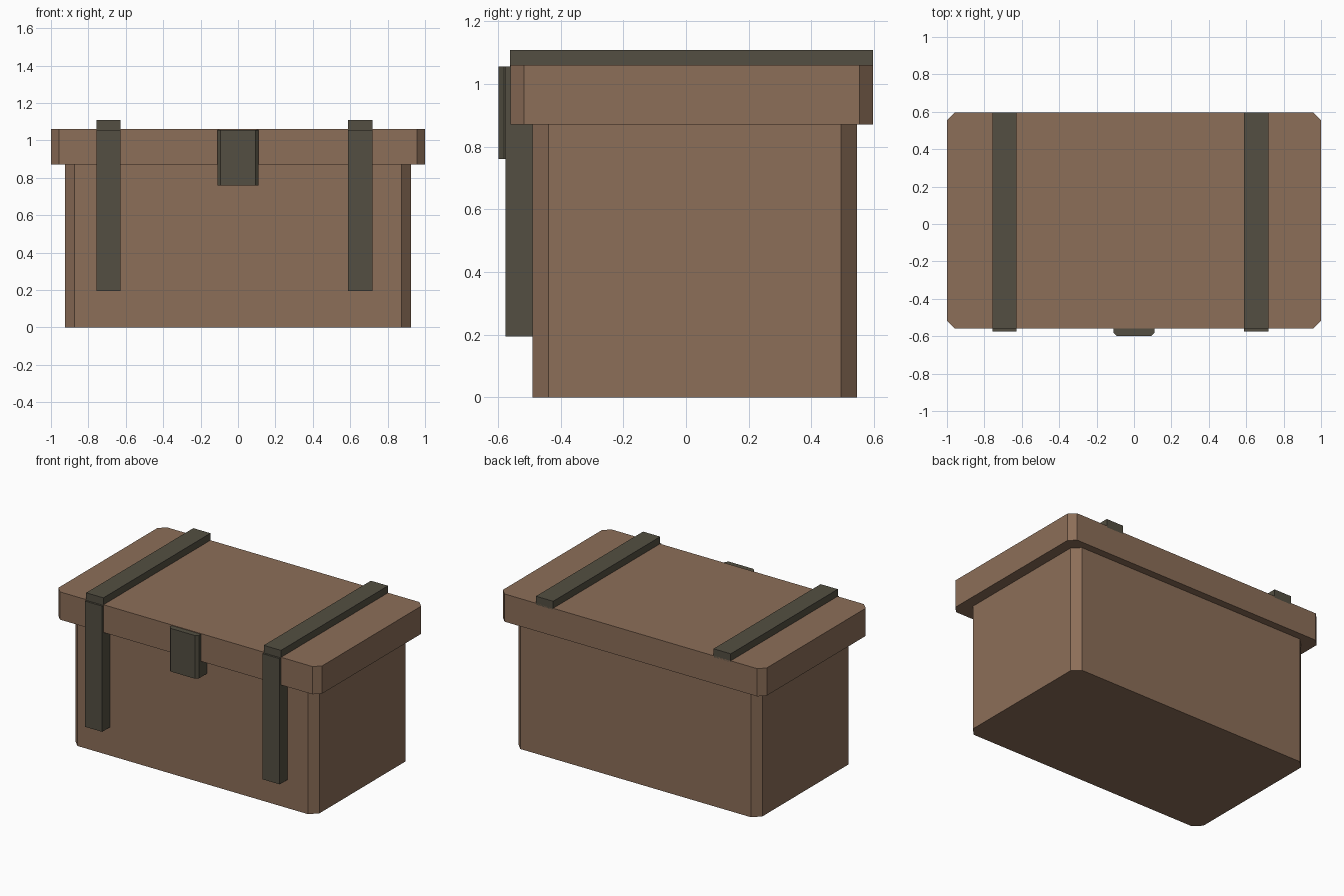
import bpy
import bmesh

cube = bpy.data.objects.get("Cube")
if cube:
    bpy.data.objects.remove(cube, do_unlink=True)


def make_material(name, rgb):
    mat = bpy.data.materials.new(name)
    mat.use_nodes = True
    mat.diffuse_color = (*rgb, 1)
    mat.node_tree.nodes["Principled BSDF"].inputs["Base Color"].default_value = (*rgb, 1)
    return mat


brown = make_material("brown wood", (0.262, 0.156, 0.098))
iron = make_material("dark iron", (0.087, 0.078, 0.054))


def box(name, mat, xs, ys, zs, chamfer=0, front_only=False):
    """Box between the given limits, with its upright corners chamfered."""
    bm = bmesh.new()
    bmesh.ops.create_cube(bm, size=1)
    for v in bm.verts:
        v.co = [lim[1] if c > 0 else lim[0] for c, lim in zip(v.co, (xs, ys, zs))]
    if chamfer:
        mid_y = sum(ys) / 2
        edges = [e for e in bm.edges
                 if abs(e.verts[0].co.z - e.verts[1].co.z) > 0.01
                 and (not front_only or e.verts[0].co.y < mid_y)]
        bmesh.ops.bevel(bm, geom=edges, offset=chamfer, segments=1, affect='EDGES')
    mesh = bpy.data.meshes.new(name)
    bm.to_mesh(mesh)
    bm.free()
    mesh.materials.append(mat)
    obj = bpy.data.objects.new(name, mesh)
    bpy.context.collection.objects.link(obj)
    return obj


# Chest body and overhanging lid
box("chest_body", brown, (-0.925, 0.925), (-0.49, 0.545), (0, 0.87), 0.051)
box("lid", brown, (-1, 1), (-0.56, 0.597), (0.87, 1.06), 0.043)

# Straps over the lid and down the front
for side, x in (("right", -0.692), ("left", 0.654)):
    xs = (x - 0.065, x + 0.065)
    box(side + "_lid_strap", iron, xs, (-0.562, 0.597), (1.05, 1.108))
    box(side + "_front_strap", iron, xs, (-0.575, -0.48), (0.195, 1.056))

# Latch plate
box("latch", iron, (-0.11, 0.11), (-0.598, -0.48), (0.76, 1.056), 0.017, front_only=True)
